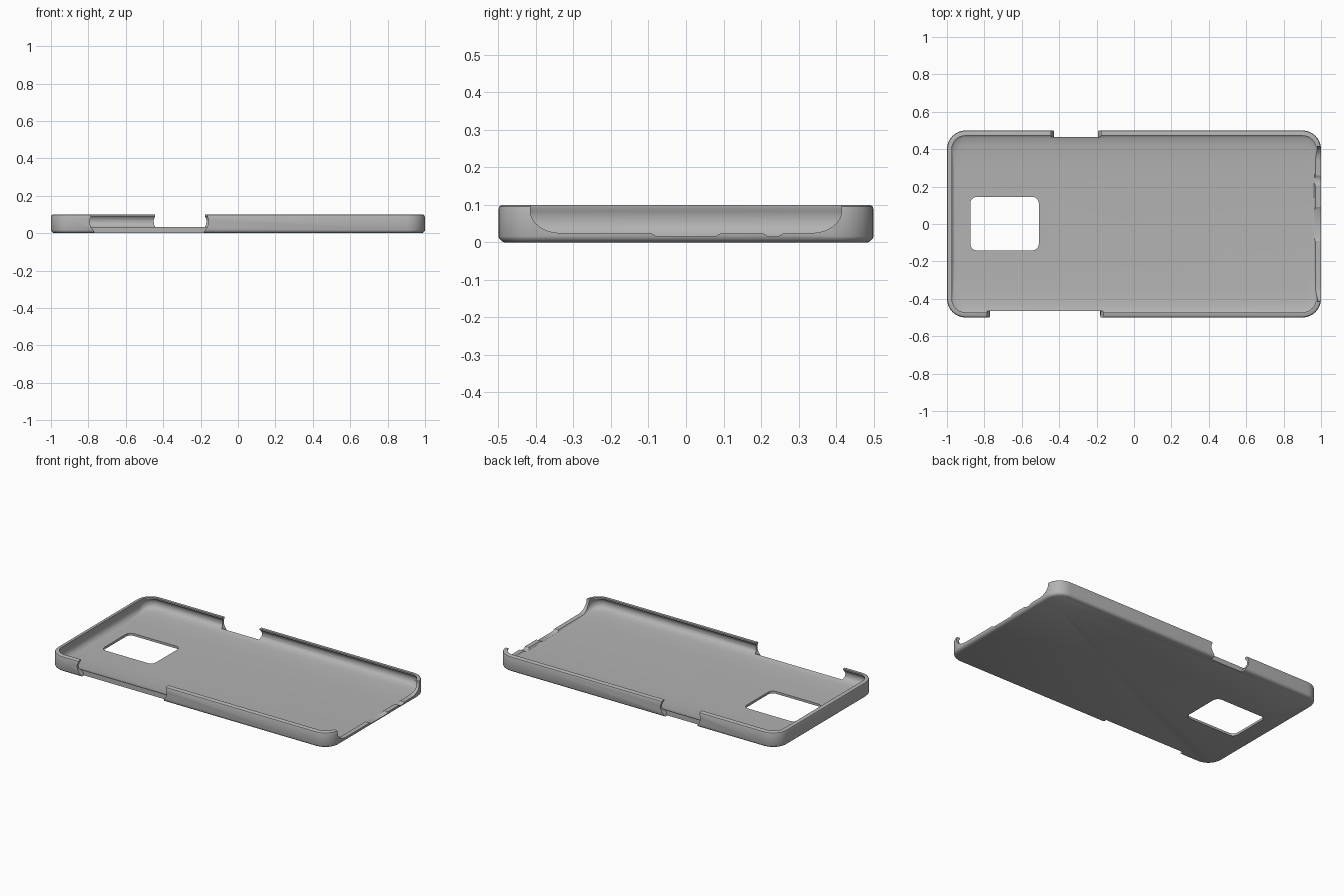
import bpy, bmesh, math
from mathutils import Vector

cube = bpy.data.objects.get("Cube")
if cube:
    bpy.data.objects.remove(cube, do_unlink=True)

grey = bpy.data.materials.new("matte_grey")
grey.use_nodes = True
colour = (0.45, 0.45, 0.45, 1)
grey.diffuse_color = colour
grey.node_tree.nodes["Principled BSDF"].inputs["Base Color"].default_value = colour


def finish(bm, name):
    bmesh.ops.recalc_face_normals(bm, faces=bm.faces)
    mesh = bpy.data.meshes.new(name)
    bm.to_mesh(mesh)
    bm.free()
    mesh.materials.append(grey)
    obj = bpy.data.objects.new(name, mesh)
    bpy.context.collection.objects.link(obj)
    return obj


def rounded_rect(hx, hy, r, steps=8):
    pts = []
    for i, (sx, sy) in enumerate([(1, 1), (-1, 1), (-1, -1), (1, -1)]):
        for k in range(steps + 1):
            a = math.pi / 2 * (i + k / steps)
            pts.append((sx * (hx - r) + r * math.cos(a), sy * (hy - r) + r * math.sin(a)))
    return pts


def loft(name, rings):
    """Join closed rings of 3D points and cap both ends."""
    bm = bmesh.new()
    loops = [[bm.verts.new(p) for p in ring] for ring in rings]
    n = len(loops[0])
    for a, b in zip(loops, loops[1:]):
        for i in range(n):
            j = (i + 1) % n
            bm.faces.new((a[i], a[j], b[j], b[i]))
    bm.faces.new(loops[0])
    bm.faces.new(loops[-1])
    return finish(bm, name)


def cut(body, cutter):
    cutter.hide_render = True
    mod = body.modifiers.new("cut", 'BOOLEAN')
    mod.operation = 'DIFFERENCE'
    mod.solver = 'EXACT'
    mod.object = cutter
    bpy.context.view_layer.objects.active = body
    bpy.ops.object.modifier_apply(modifier=mod.name)
    bpy.data.objects.remove(cutter, do_unlink=True)


# Shell: outer skin going up, lip, then hollow inside going down to the floor
# Each level is (z, half length, half width, corner radius)
levels = [
    (0, .984, .484, .084), (.004, .992, .492, .092), (.010, .998, .498, .098),
    (.016, 1, .5, .1), (.088, 1, .5, .1), (.096, .997, .497, .097), (.1, .99, .49, .09),
    (.1, .974, .472, .072), (.092, .974, .472, .072), (.083, .979, .481, .078),
    (.065, .982, .486, .08), (.048, .981, .483, .08), (.036, .977, .474, .075),
    (.029, .973, .46, .07), (.023, .969, .42, .07), (.018, .966, .35, .06),
    (.015, .963, .27, .05)]
case = loft("phone_case", [[(x, y, z) for x, y in rounded_rect(hx, hy, r)]
                           for z, hx, hy, r in levels])

# Camera window
window = rounded_rect(.183, .143, .035)
cut(case, loft("window_cutter", [[(x - .692, y + .002, z) for x, y in window]
                                 for z in (-.1, .2)]))


# Side openings with hollowed ends
def side_opening(left, right, side):
    ends = [(-.02, .025), (.015, .018), (.03, .006), (.05, -.002),
            (.07, -.003), (.09, .004), (.15, .006)]
    outline = [(left + d, z) for z, d in ends] + [(right - d, z) for z, d in reversed(ends)]
    cut(case, loft("side_cutter", [[(x, side * y, z) for x, z in outline] for y in (.466, .6)]))


side_opening(-.79, -.16, -1)
side_opening(-.448, -.172, 1)


# End opening with rounded lower corners, and two shallow connector notches
def end_opening(outline):
    cut(case, loft("end_cutter", [[(x, y, z) for y, z in outline] for x in (.95, 1.1)]))


right_half = [(.415, .2), (.415, .085)]
for k in range(1, 9):
    a = math.pi / 2 * k / 8
    right_half.append((.335 + .08 * math.cos(a), .085 - .06 * math.sin(a)))
end_opening(right_half + [(-y, z) for y, z in reversed(right_half)])
for centre, half in [(0, .092), (.232, .027)]:
    end_opening([(centre - half, .03), (centre - half, .024), (centre - half + .015, .0155),
                 (centre + half - .015, .0155), (centre + half, .024), (centre + half, .03)])

# Smooth shading with crisp edges
bpy.ops.object.select_all(action='DESELECT')
case.select_set(True)
bpy.context.view_layer.objects.active = case
bpy.ops.object.shade_smooth_by_angle(angle=math.radians(35))
